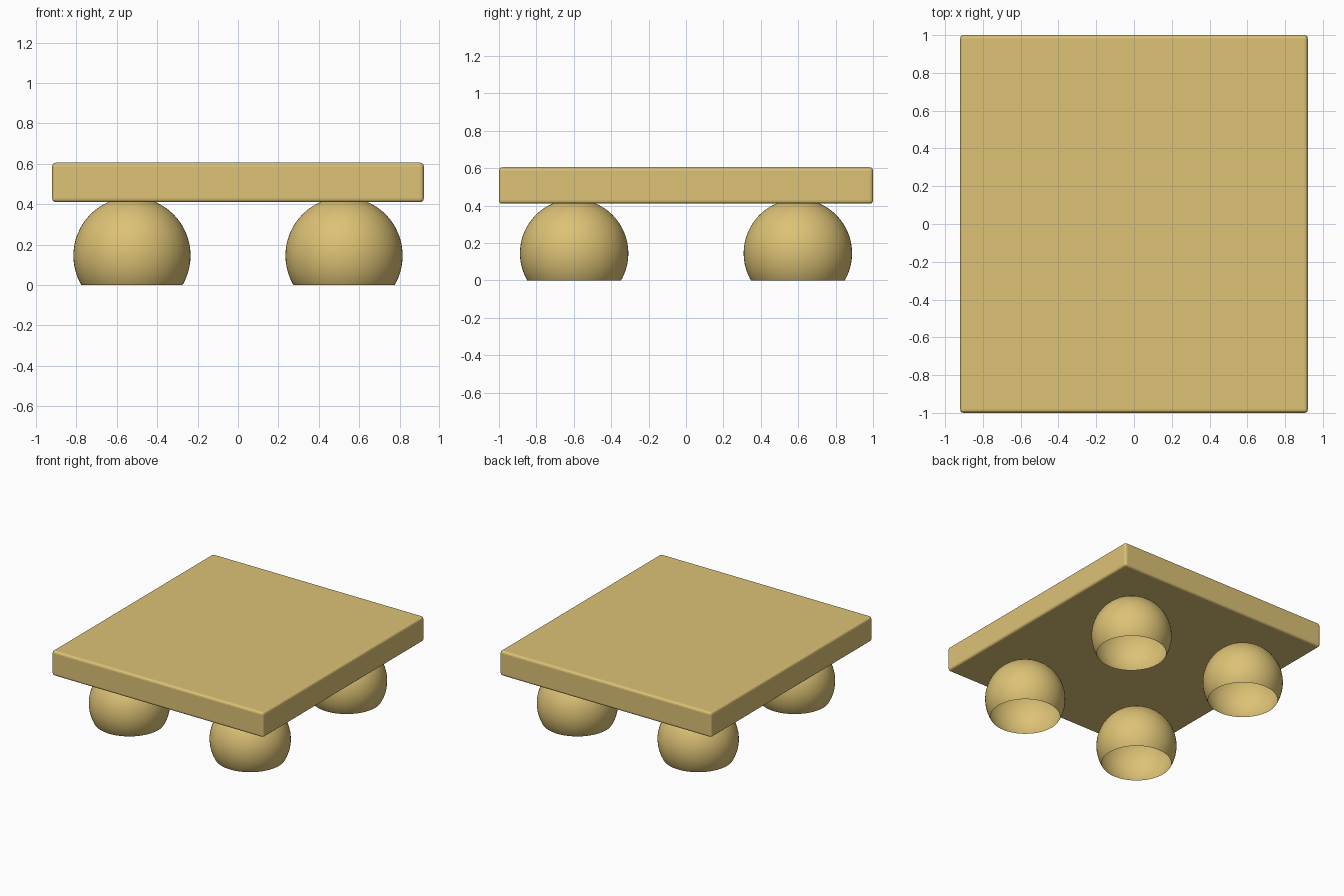
import bpy, bmesh
from mathutils import Matrix

cube = bpy.data.objects.get("Cube")
if cube:
    bpy.data.objects.remove(cube, do_unlink=True)

# One warm wood colour
wood = bpy.data.materials.new("light_wood")
wood.use_nodes = True
wood.diffuse_color = (0.72, 0.54, 0.18, 1)
wood.node_tree.nodes["Principled BSDF"].inputs["Base Color"].default_value = wood.diffuse_color


def add_part(name, mesh, location=(0, 0, 0)):
    obj = bpy.data.objects.new(name, mesh)
    obj.location = location
    bpy.context.collection.objects.link(obj)
    return obj


# Slab with softly rounded edges
TOP, BOTTOM = 0.605, 0.41
bm = bmesh.new()
bmesh.ops.create_cube(bm, size=1, matrix=Matrix.Diagonal((1.84, 2.0, TOP - BOTTOM, 1)))
slab_mesh = bpy.data.meshes.new("table_top")
bm.to_mesh(slab_mesh)
bm.free()
slab_mesh.materials.append(wood)
slab = add_part("table_top", slab_mesh, (0, 0, (TOP + BOTTOM) / 2))
bevel = slab.modifiers.new("rounded_edges", "BEVEL")
bevel.width = 0.018
bevel.segments = 3

# Hollow ball foot, sliced open at the ground
RADIUS, CENTRE_Z = 0.29, 0.145
bm = bmesh.new()
bmesh.ops.create_uvsphere(bm, u_segments=64, v_segments=32, radius=RADIUS,
                          matrix=Matrix.Translation((0, 0, CENTRE_Z)))
bmesh.ops.bisect_plane(bm, geom=bm.verts[:] + bm.edges[:] + bm.faces[:],
                       plane_co=(0, 0, 0), plane_no=(0, 0, 1), clear_inner=True)
for face in bm.faces:
    face.smooth = True
foot_mesh = bpy.data.meshes.new("ball_foot")
bm.to_mesh(foot_mesh)
bm.free()
foot_mesh.materials.append(wood)

# Four feet sharing one mesh
for side, x in (("left", 0.525), ("right", -0.525)):
    for end, y in (("front", -0.598), ("back", 0.598)):
        add_part(f"{end}_{side}_foot", foot_mesh, (x, y, 0))
